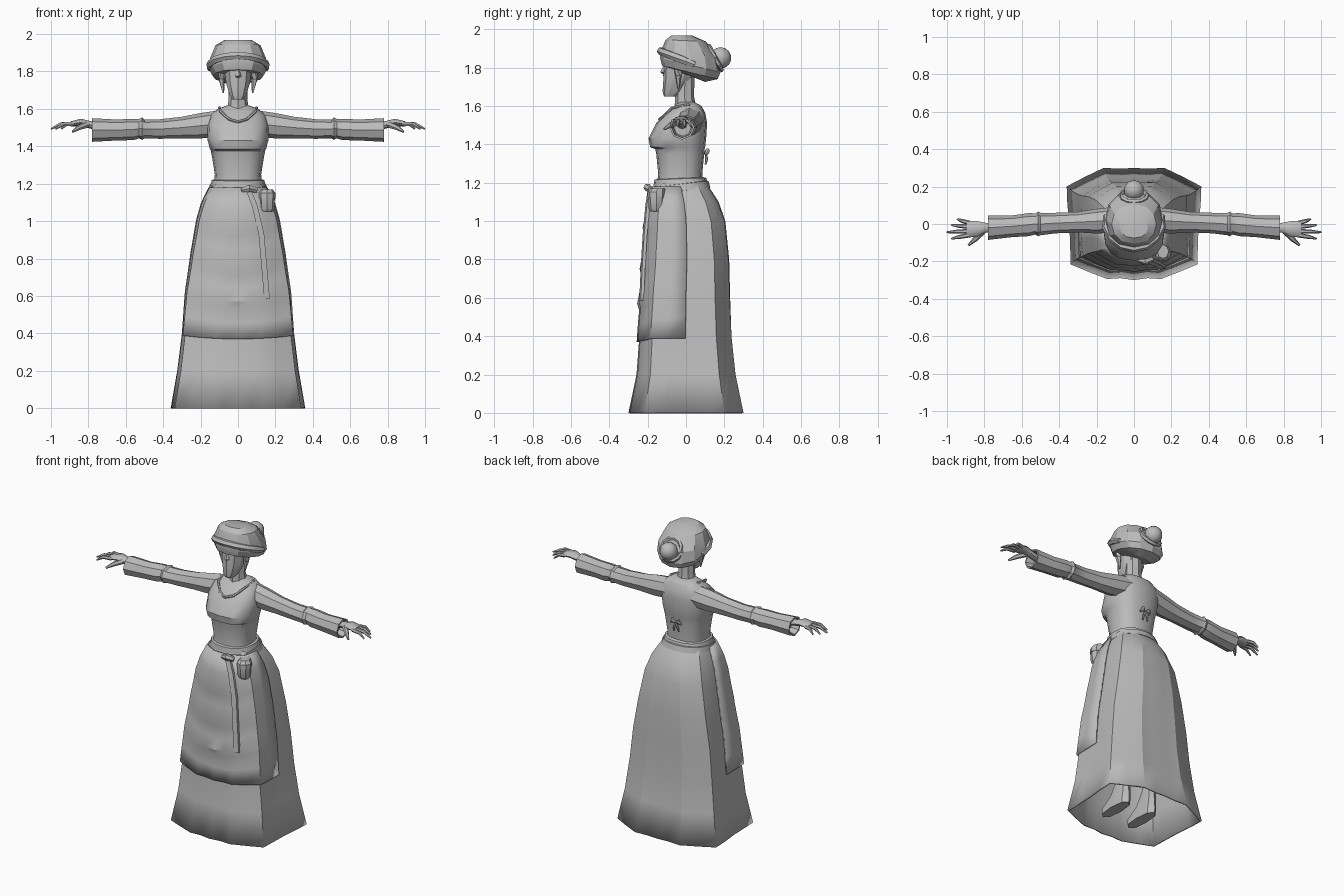
import bpy, bmesh, math
from mathutils import Vector

cube = bpy.data.objects.get("Cube")
if cube:
    bpy.data.objects.remove(cube, do_unlink=True)

grey = bpy.data.materials.new("plain_grey")
grey.use_nodes = True
grey.diffuse_color = (0.5, 0.5, 0.5, 1)
grey.node_tree.nodes["Principled BSDF"].inputs["Base Color"].default_value = (0.5, 0.5, 0.5, 1)


def finish(name, bm, angle=30, mirror=False, thick=0):
    bmesh.ops.recalc_face_normals(bm, faces=bm.faces)
    me = bpy.data.meshes.new(name)
    bm.to_mesh(me)
    bm.free()
    me.materials.append(grey)
    ob = bpy.data.objects.new(name, me)
    bpy.context.collection.objects.link(ob)
    bpy.ops.object.select_all(action='DESELECT')
    ob.select_set(True)
    bpy.context.view_layer.objects.active = ob
    bpy.ops.object.shade_smooth_by_angle(angle=math.radians(angle))
    if thick:
        mod = ob.modifiers.new("thickness", 'SOLIDIFY')
        mod.thickness = thick
        mod.offset = -1
    if mirror:
        ob.modifiers.new("mirror", 'MIRROR')
    return ob


def loft(name, rings, start=True, end=True, loop=True, **kw):
    """Skin a list of equal rings of points."""
    bm = bmesh.new()
    rows = [[bm.verts.new(p) for p in r] for r in rings]
    n = len(rows[0])
    for a, b in zip(rows, rows[1:]):
        for i in range(n if loop else n - 1):
            j = (i + 1) % n
            bm.faces.new((a[i], a[j], b[j], b[i]))
    if start:
        bm.faces.new(rows[0])
    if end:
        bm.faces.new(rows[-1])
    return finish(name, bm, **kw)


def oval(hw, yf, yb, zf, zb=None, n=12, power=2.3, cx=0):
    """Rounded ring whose height may slope from front to back."""
    zb = zf if zb is None else zb
    pts = []
    for i in range(n):
        a = math.tau * i / n - math.pi / 2
        c, s = math.cos(a), math.sin(a)
        u = math.copysign(abs(c) ** (2 / power), c)
        v = math.copysign(abs(s) ** (2 / power), s)
        t = (v + 1) / 2
        pts.append((cx + hw * u, yf + (yb - yf) * t, zf + (zb - zf) * t))
    return pts


def cross(x, zc, hz, yc, hy, n=8):
    """Ring across the arm."""
    return [(x, yc + hy * math.cos(math.tau * i / n), zc + hz * math.sin(math.tau * i / n)) for i in range(n)]


def tube(name, path, radii, n=6, **kw):
    path = [Vector(p) for p in path]
    rings = []
    for i, p in enumerate(path):
        d = path[min(i + 1, len(path) - 1)] - path[max(i - 1, 0)]
        q = d.to_track_quat('Z', 'Y')
        rings.append([p + q @ Vector((radii[i] * math.cos(math.tau * k / n),
                                      radii[i] * math.sin(math.tau * k / n), 0)) for k in range(n)])
    return loft(name, rings, **kw)


# Skirt: panelled plan that rounds off toward the waist
half = [(0, -1), (.2, -.965), (.4, -.98), (.68, -.85), (.94, -.72), (.95, -.35), (.96, 0),
        (.99, .35), (1, .67), (.73, .84), (.45, 1), (.2, .985), (0, 1)]
plan = half + [(-x, y) for x, y in half[-2:0:-1]]
# height, half width, front, back, squareness
skirt_rows = [(0, .36, -.30, .30, 1), (.2, .325, -.258, .258, 1), (.4, .30, -.243, .237, 1),
              (.6, .285, -.23, .23, .9), (.8, .255, -.215, .225, .8), (1, .22, -.203, .205, .7),
              (1.1, .19, -.19, .17, .6), (1.17, .155, -.175, .125, .5), (1.22, .125, -.15, .085, .3)]


def surface(z, p, out=0):
    for a, b in zip(skirt_rows, skirt_rows[1:]):
        if z <= b[0]:
            break
    t = (z - a[0]) / (b[0] - a[0])
    _, hw, yf, yb, sq = [u + (v - u) * t for u, v in zip(a, b)]
    p = Vector(p)
    q = p.normalized().lerp(p, sq)
    return (q.x * (hw + out), (yf + yb) / 2 + q.y * ((yb - yf) / 2 + out), z)


loft("skirt", [[surface(r[0], p) for p in plan] for r in skirt_rows],
     start=False, end=False, angle=24, thick=.012)

# Apron with draped folds
wrap = [(-x, y) for x, y in half[6:0:-1]] + half[:7]
folds = [(.39, 0), (.5, 0), (.6, -.002), (.64, .011), (.72, .001), (.79, -.002), (.83, .011),
         (.92, 0), (.98, -.002), (1.02, .009), (1.1, 0), (1.18, 0)]
apron = []
for z, bump in folds:
    drop = .02 + .06 * math.sin(math.pi * (z - .39) / .79) if z < 1.15 else 0
    apron.append([surface(z - drop * (1 - x * x), (x, y), .012 + bump * (1 - x * x)) for x, y in wrap])
loft("apron", apron, start=False, end=False, loop=False, angle=28, thick=.01)

# Bodice with bust overhang, and the belt
loft("bodice", [oval(*r, n=16, power=2.5) for r in [
    (.128, -.15, .085, 1.2), (.124, -.145, .085, 1.25), (.14, -.155, .095, 1.35),
    (.145, -.16, .097, 1.375), (.15, -.187, .1, 1.385), (.162, -.195, .105, 1.43),
    (.165, -.155, .11, 1.51), (.15, -.1, .1, 1.565), (.11, -.06, .08, 1.6), (.055, -.04, .045, 1.62)]])
for k, (hw, drop) in enumerate([(0, 0), (.012, .04)]):
    loft(f"belt_{k + 1}", [oval(w + hw, f - hw, b + hw, z - drop, z - drop * .4 + .01, n=16) for w, f, b, z in [
        (.13, -.15, .09, 1.175), (.15, -.17, .115, 1.18), (.14, -.165, .105, 1.215), (.12, -.145, .085, 1.22)]],
        start=False, end=False)

# Collar edging and underbust edge
tube("collar_edge", [(0, -.138, 1.53), (.05, -.118, 1.545), (.095, -.072, 1.59), (.1, .02, 1.607)],
     [.008] * 4, mirror=True)

# Sleeves, open at the cuff
loft("sleeve", [cross(*r) for r in [
    (.08, 1.525, .07, .025, .07), (.2, 1.51, .068, .015, .066), (.3, 1.5, .058, .01, .055),
    (.42, 1.492, .052, .005, .055), (.5, 1.493, .05, 0, .06), (.512, 1.494, .06, 0, .066),
    (.528, 1.494, .052, 0, .056), (.56, 1.49, .057, -.003, .062), (.65, 1.487, .056, -.012, .058),
    (.78, 1.487, .063, -.02, .065), (.78, 1.487, .053, -.02, .055), (.73, 1.487, .045, -.018, .045)]],
    mirror=True, angle=35)

# Hands
loft("palm", [cross(*r) for r in [
    (.72, 1.5, .022, -.02, .026), (.79, 1.515, .02, -.02, .026), (.84, 1.527, .02, -.026, .042),
    (.895, 1.52, .013, -.028, .045)]], mirror=True, angle=40)
for label, y0, x1, y1 in [("index", -.06, .975, -.078), ("middle", -.038, 1.0, -.044),
                          ("ring", -.014, .975, -.006), ("little", .006, .945, .026)]:
    mid = .885 + (x1 - .885) * .55
    tube(label + "_finger", [(.88, y0, 1.52), (mid, (y0 + y1) / 2, 1.519), (x1, y1, 1.493)],
         [.0125, .011, .005], mirror=True, angle=40)
tube("thumb", [(.81, -.04, 1.515), (.85, -.082, 1.5), (.885, -.114, 1.478)],
     [.018, .014, .006], mirror=True, angle=40)

# Neck and face
loft("neck", [oval(*r, n=8, power=2) for r in [
    (.062, -.06, .055, 1.58), (.05, -.057, .042, 1.65), (.05, -.055, .045, 1.78)]])
loft("face", [oval(*r, n=10, power=2.2) for r in [
    (.03, -.115, -.05, 1.65), (.047, -.122, -.01, 1.675), (.066, -.118, .03, 1.735),
    (.075, -.118, .06, 1.8), (.08, -.115, .06, 1.88)]], angle=25)
tube("nose", [(0, -.108, 1.82), (0, -.117, 1.775), (0, -.112, 1.758)], [.006, .018, .008], n=5)
tube("side_lock", [(.088, -.045, 1.83), (.088, -.04, 1.76), (.078, -.04, 1.685)],
     [.026, .018, .004], n=5, mirror=True)

# Hair cap sloping down to the nape, front roll and bun
loft("hair", [oval(*r, n=12, power=2.2) for r in [
    (.085, -.09, .1, 1.8, 1.725), (.135, -.125, .165, 1.81, 1.74), (.155, -.135, .18, 1.85, 1.775),
    (.15, -.13, .168, 1.89, 1.85), (.12, -.105, .105, 1.945, 1.935), (.075, -.075, .035, 1.968, 1.966)]], angle=25)
roll = [(.152 * math.sin(a), .02 - .15 * math.cos(a), 1.885 - .06 * (1 - math.cos(a)))
        for a in [math.radians(d) for d in range(-100, 101, 25)]]
tube("front_roll", roll, [.016] + [.022] * 7 + [.016], n=6)

bm = bmesh.new()
bmesh.ops.create_uvsphere(bm, u_segments=10, v_segments=7, radius=.056)
bmesh.ops.translate(bm, verts=bm.verts, vec=(0, .18, 1.85))
finish("bun", bm, angle=35)
tilt = math.radians(28)
wrap_path = [(.07 * math.cos(a), .152 - .07 * math.sin(a) * math.sin(tilt), 1.85 + .07 * math.sin(a) * math.cos(tilt))
             for a in [math.tau * i / 12 for i in range(13)]]
tube("bun_band", wrap_path, [.013] * 13, n=5)

# Pouch and hanging tie
pouch = dict(n=8, power=2, cx=.155)
loft("pouch", [oval(*r, **pouch) for r in [
    (.03, -.185, -.125, 1.05), (.04, -.195, -.115, 1.065), (.042, -.197, -.113, 1.125), (.038, -.19, -.115, 1.13)]])
loft("pouch_flap", [oval(*r, **pouch) for r in [
    (.046, -.2, -.11, 1.122), (.046, -.2, -.11, 1.15), (.03, -.185, -.11, 1.17)]])
tie = [(.055, -.195, 1.17), (.09, -.208, 1.08), (.125, -.222, .93), (.14, -.232, .76), (.155, -.24, .585)]
loft("hanging_tie", [[(x - .015, y - .004, z), (x + .015, y + .004, z),
                      (x + .015, y + .02, z), (x - .015, y + .012, z)] for x, y, z in tie])
tube("belt_knot", [(.02, -.19, 1.165), (.06, -.2, 1.175), (.1, -.185, 1.165)], [.012, .022, .014])

# Small bow on the back of the bodice
tube("bow_loop", [(0, .1, 1.35), (.022, .112, 1.365), (.036, .102, 1.345)], [.006, .014, .006], mirror=True)
tube("bow_tail", [(.004, .104, 1.345), (.014, .108, 1.32), (.018, .102, 1.295)], [.006, .008, .005], mirror=True)

# Shoes under the skirt
loft("shoe", [oval(*r, n=8, power=2.6, cx=.1) for r in [
    (.04, -.17, .07, .02), (.042, -.17, .075, .05), (.038, -.08, .07, .11), (.036, -.02, .065, .2),
    (.04, -.03, .06, .32)]], mirror=True)
